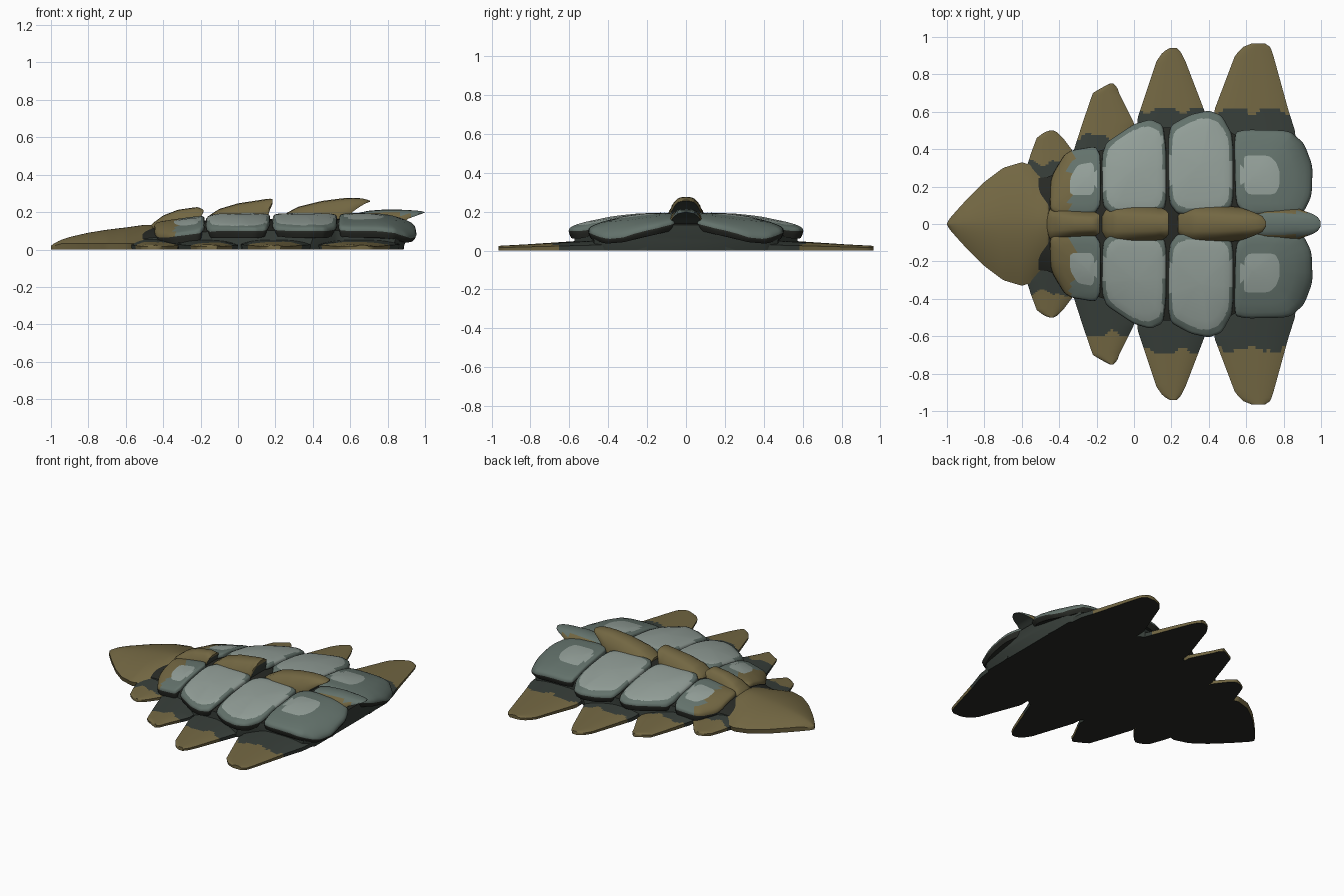
import bpy, bmesh, math
from mathutils import Vector

cube = bpy.data.objects.get("Cube")
if cube:
    bpy.data.objects.remove(cube)


def material(name, rgb):
    m = bpy.data.materials.new(name)
    m.use_nodes = True
    m.diffuse_color = (*rgb, 1)
    bsdf = m.node_tree.nodes["Principled BSDF"]
    bsdf.inputs["Base Color"].default_value = (*rgb, 1)
    bsdf.inputs["Roughness"].default_value = 0.8
    return m


OLIVE, DARK, MID, LIGHT, SEAM = range(5)
MATS = [material("olive horn", (0.17, 0.135, 0.055)),
        material("dark moss", (0.038, 0.048, 0.041)),
        material("slate rim", (0.125, 0.168, 0.148)),
        material("pale slate", (0.29, 0.345, 0.315)),
        material("black seam", (0.02, 0.022, 0.018))]


def lerp(rows, x):
    """Interpolate the columns of a table keyed by its first column."""
    if x <= rows[0][0]:
        return rows[0][1:]
    for a, b in zip(rows, rows[1:]):
        if x <= b[0]:
            t = (x - a[0]) / (b[0] - a[0])
            return [p + (q - p) * t for p, q in zip(a[1:], b[1:])]
    return rows[-1][1:]


def steps(a, b, n):
    return [a + (b - a) * i / n for i in range(n + 1)]


def loft(name, rings, rule, angle=40):
    """Skin closed rings, cap both ends and colour faces by a rule."""
    bm = bmesh.new()
    vs = [[bm.verts.new(p) for p in r] for r in rings]
    n = len(vs[0])
    for a, b in zip(vs, vs[1:]):
        for i in range(n):
            j = (i + 1) % n
            bm.faces.new((a[i], a[j], b[j], b[i]))
    bm.faces.new(vs[0][::-1])
    bm.faces.new(vs[-1])
    bmesh.ops.remove_doubles(bm, verts=bm.verts, dist=0.0004)
    bmesh.ops.recalc_face_normals(bm, faces=bm.faces)
    bm.normal_update()
    for f in bm.faces:
        f.material_index = rule(f.calc_center_median(), f.normal)
    me = bpy.data.meshes.new(name)
    bm.to_mesh(me)
    bm.free()
    for m in MATS:
        me.materials.append(m)
    ob = bpy.data.objects.new(name, me)
    bpy.context.collection.objects.link(ob)
    bpy.ops.object.select_all(action="DESELECT")
    ob.select_set(True)
    bpy.context.view_layer.objects.active = ob
    bpy.ops.object.shade_smooth_by_angle(angle=math.radians(angle))
    return ob


# Shell surface that the body and scutes follow
WIDTH = [(-0.52, 0.27), (-0.44, 0.28), (-0.36, 0.37), (-0.17, 0.42), (0.03, 0.53),
         (0.15, 0.54), (0.2, 0.54), (0.4, 0.6), (0.54, 0.5), (0.84, 0.5), (0.95, 0.36)]


def shell_z(x, y):
    u = min(1, abs(y) / lerp(WIDTH, x)[0])
    z = 0.182 - 0.07 * u ** 2.5
    if x > 0.7:
        z -= 0.05 * ((x - 0.7) / 0.25) ** 2
    if x < -0.1:
        z -= 0.045 * (-0.1 - x) / 0.35
    return z


# Body core beneath the scutes, flat below
rings = []
for x in steps(-0.52, 0.9, 48):
    w = lerp(WIDTH, x)[0] - 0.025
    top = [(x, y, shell_z(x, y) - 0.018) for y in steps(w, -w, 24)]
    rings.append([(x - 0.02, w, 0), (x, w, 0.05)] + top + [(x, -w, 0.05), (x - 0.02, -w, 0)])
loft("shell_body", rings, lambda c, n: SEAM if abs(n.z) > 0.6 else DARK)

# Head shield
HEAD = [(-1, 0.004, 0.02), (-0.985, 0.03, 0.032), (-0.95, 0.07, 0.05), (-0.9, 0.125, 0.067),
        (-0.8, 0.225, 0.09), (-0.7, 0.3, 0.106), (-0.6, 0.33, 0.118), (-0.55, 0.315, 0.125),
        (-0.5, 0.285, 0.132), (-0.46, 0.275, 0.132), (-0.445, 0.27, 0.115)]
rings = []
for x in steps(-1, -0.445, 40):
    w, zt = lerp(HEAD, x)
    edge = min(zt * 0.6, 0.032)
    top = [(x, w * u, edge + (zt - edge) * (1 - abs(u) ** 1.7)) for u in steps(1, -1, 20)]
    rings.append([(x, w * 0.97, 0)] + top + [(x, -w * 0.97, 0)])
loft("head_shield", rings, lambda c, n: SEAM if n.z < -0.6 else OLIVE)

# Side spikes: rows of (distance out, left edge, right edge), then colour limits
SPIKES = [
    ([(0.15, -0.57, -0.32), (0.3, -0.575, -0.32), (0.38, -0.55, -0.32), (0.46, -0.52, -0.38),
      (0.49, -0.48, -0.41), (0.5, -0.45, -0.43)], 0.33, 0.37),
    ([(0.2, -0.34, 0), (0.4, -0.32, 0), (0.54, -0.275, 0), (0.7, -0.22, -0.08),
      (0.73, -0.17, -0.09), (0.75, -0.13, -0.11)], 0.47, 0.59),
    ([(0.3, 0, 0.4), (0.57, 0.02, 0.39), (0.87, 0.12, 0.275), (0.92, 0.155, 0.25),
      (0.94, 0.19, 0.23)], 0.61, 0.68),
    ([(0.2, 0.45, 0.89), (0.5, 0.43, 0.86), (0.61, 0.43, 0.825), (0.9, 0.54, 0.745),
      (0.945, 0.58, 0.73), (0.965, 0.63, 0.70)], 0.61, 0.67)]
for k, (rows, back, front) in enumerate(SPIKES, 1):
    for side, sign, limit in (("back", 1, back), ("front", -1, front)):
        rings = []
        y0, y1 = rows[0][0], rows[-1][0]
        for y in steps(y0, y1, 44):
            a, b = lerp(rows, y)
            t = (y - y0) / (y1 - y0)
            high = 0.066 - 0.042 * t
            low = 0.035 - 0.02 * t
            top = [(a + (b - a) * u, sign * y, low + (high - low) * (1 - abs(2 * u - 1) ** 3))
                   for u in steps(0, 1, 18)]
            rings.append([(a + 0.004, sign * y, 0)] + top + [(b - 0.004, sign * y, 0)])

        def paint(c, n, limit=limit, k=k):
            if n.z < -0.6:
                return SEAM
            wave = 0.015 * math.sin(31 * c.x + k) + 0.008 * math.sin(67 * c.x)
            return DARK if abs(c.y) < limit + wave else OLIVE
        loft(f"side_spike_{k}_{side}", rings, paint)


# Scutes: outline, centre of the pale patch, size of the patch
def rounded(points, passes=3, r=0.14):
    for _ in range(passes):
        out = []
        for p, q in zip(points, points[1:] + points[:1]):
            p, q = Vector(p), Vector(q)
            out += [p.lerp(q, r), p.lerp(q, 1 - r)]
        points = out
    return points


SCUTES = [
    ([(-0.45, 0.05), (-0.445, 0.25), (-0.36, 0.39), (-0.18, 0.42), (-0.178, 0.05)],
     (-0.245, 0.25), 0.48),
    ([(-0.168, 0.05), (-0.172, 0.42), (0, 0.535), (0.09, 0.56), (0.155, 0.53), (0.172, 0.4),
      (0.172, 0.05)], (0.005, 0.3), 0.86),
    ([(0.187, 0.05), (0.182, 0.52), (0.3, 0.585), (0.4, 0.607), (0.47, 0.58), (0.53, 0.47),
      (0.53, 0.05)], (0.355, 0.32), 0.86),
    ([(0.545, 0.05), (0.535, 0.49), (0.6, 0.505), (0.83, 0.5), (0.91, 0.43), (0.955, 0.31),
      (0.95, 0.15), (0.9, 0.05)], (0.63, 0.25), 0.46)]
for k, (outline, centre, patch) in enumerate(SCUTES, 1):
    edge = rounded(outline)
    mid = Vector(centre)
    profile = [(0.95, -0.05), (0.985, -0.028), (1, -0.012), (0.985, 0.002), (0.95, 0.008),
               (0.88, 0.011), (0.7, 0.014), (0.3, 0.016), (0.002, 0.016)]
    profile = sorted(profile[3:] + [(patch, 0.012)], reverse=True)
    profile = [(0.95, -0.05), (0.985, -0.028), (1, -0.012)] + profile
    for side, sign in (("back", 1), ("front", -1)):
        rings = []
        for s, dz in profile:
            pts = [mid + (p - mid) * s for p in edge]
            rings.append([(p.x, sign * p.y, shell_z(p.x, p.y) + dz) for p in pts])
        count = len(edge)

        def paint(c, n, k=k, mid=mid, edge=edge, patch=patch):
            if n.z < -0.1:
                return SEAM
            # Compare with the outline point in the same direction
            d = Vector((c.x, abs(c.y))) - mid
            if d.length < 1e-4:
                return LIGHT
            rim = max(edge, key=lambda p: (p - mid).normalized().dot(d.normalized()))
            if d.length < patch * (rim - mid).length:
                return LIGHT
            return OLIVE if k == 1 and c.x < -0.33 + 0.012 * math.sin(40 * c.y) else MID
        loft(f"scute_{k}_{side}", rings, paint, 50)

# Spine plates: rows of (x, half width, bottom, top), each ending in an overhang
SPINE = [
    [(-0.47, 0.05, 0.1, 0.125), (-0.45, 0.08, 0.1, 0.145), (-0.4, 0.085, 0.1, 0.182),
     (-0.32, 0.075, 0.11, 0.213), (-0.22, 0.07, 0.12, 0.227), (-0.2, 0.06, 0.17, 0.222),
     (-0.185, 0.05, 0.2, 0.212)],
    [(-0.17, 0.06, 0.12, 0.165), (-0.15, 0.09, 0.12, 0.185), (-0.1, 0.1, 0.13, 0.217),
     (0, 0.1, 0.13, 0.247), (0.12, 0.095, 0.13, 0.265), (0.15, 0.085, 0.15, 0.27),
     (0.17, 0.075, 0.21, 0.272), (0.185, 0.055, 0.245, 0.27)],
    [(0.235, 0.06, 0.12, 0.18), (0.26, 0.09, 0.12, 0.195), (0.32, 0.1, 0.13, 0.228),
     (0.45, 0.1, 0.13, 0.26), (0.56, 0.09, 0.14, 0.274), (0.61, 0.075, 0.2, 0.276),
     (0.66, 0.055, 0.235, 0.274), (0.69, 0.04, 0.25, 0.267), (0.705, 0.015, 0.255, 0.261)],
    [(0.62, 0.07, 0.12, 0.19), (0.7, 0.095, 0.12, 0.208), (0.8, 0.095, 0.12, 0.215),
     (0.87, 0.085, 0.13, 0.213), (0.91, 0.07, 0.165, 0.211), (0.96, 0.052, 0.183, 0.208),
     (0.985, 0.035, 0.192, 0.204), (0.998, 0.012, 0.197, 0.2)]]
for k, rows in enumerate(SPINE, 1):
    rings = []
    for x in steps(rows[0][0], rows[-1][0], 26):
        w, lo, hi = lerp(rows, x)
        half = [(1, 0), (1, 0.3), (0.86, 0.58), (0.62, 0.85), (0.4, 0.97)]
        section = half + [(0, 1)] + [(-u, v) for u, v in half[::-1]]
        rings.append([(x, u * w, lo + v * (hi - lo)) for u, v in section])

    def paint(c, n, k=k):
        if n.z < -0.3:
            return DARK
        return MID if k == 4 and abs(c.y) < 0.062 else OLIVE
    loft(f"spine_plate_{k}", rings, paint, 45)
